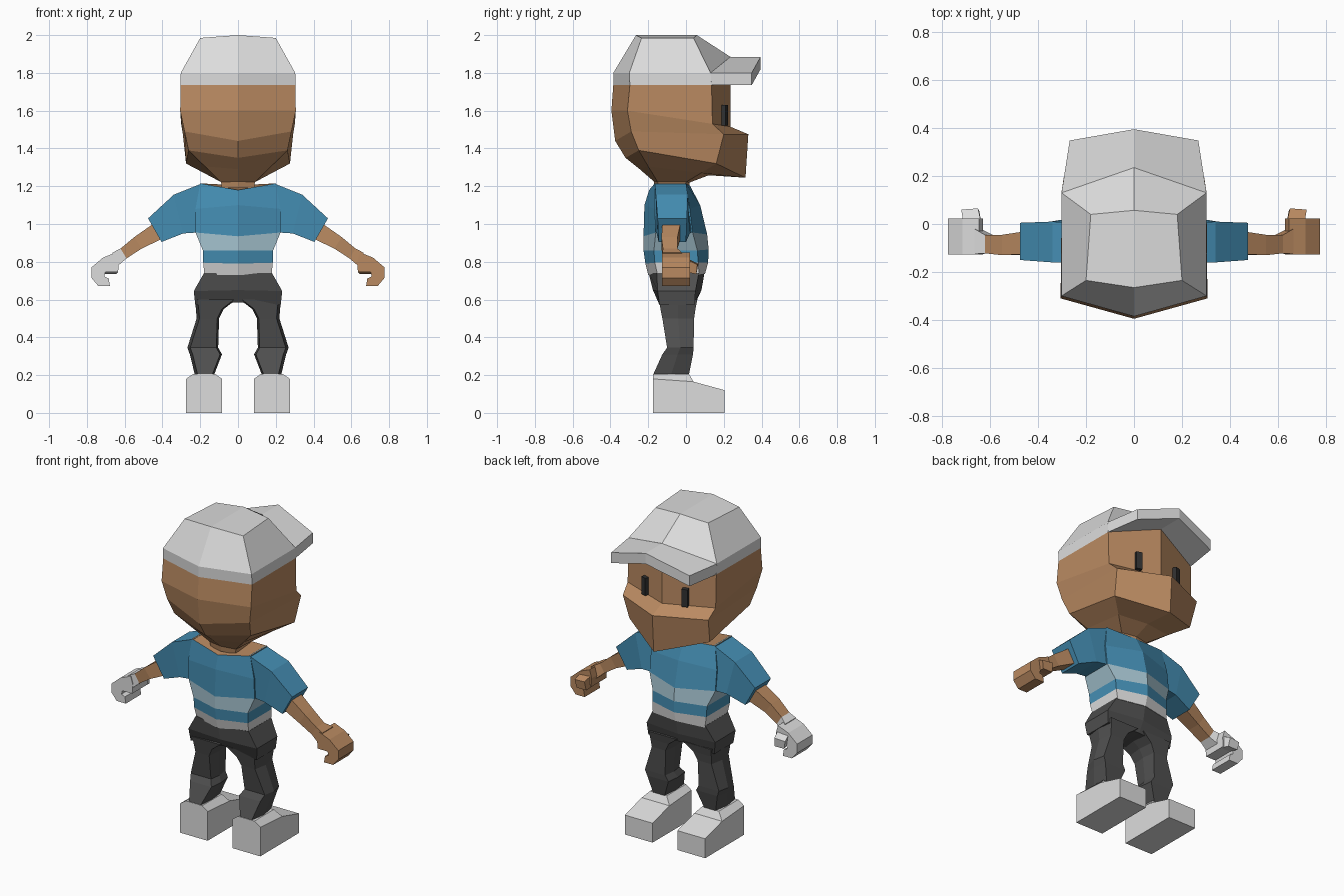
import bpy, bmesh, math

if "Cube" in bpy.data.objects:
    bpy.data.objects.remove(bpy.data.objects["Cube"])

# Flat colours
MATS = {}
for mat_name, rgb in {
    "skin brown": (0.49, 0.255, 0.12),
    "shirt blue": (0.06, 0.275, 0.46),
    "pale blue": (0.37, 0.54, 0.62),
    "light grey": (0.72, 0.72, 0.72),
    "trouser charcoal": (0.078, 0.078, 0.078),
    "eye black": (0.03, 0.03, 0.03),
}.items():
    m = bpy.data.materials.new(mat_name)
    m.diffuse_color = (*rgb, 1)
    m.use_nodes = True
    bsdf = next(n for n in m.node_tree.nodes if n.type == 'BSDF_PRINCIPLED')
    bsdf.inputs["Base Color"].default_value = (*rgb, 1)
    bsdf.inputs["Roughness"].default_value = 0.8
    MATS[mat_name] = m


def loft(name, rings, bands, start=None, end=None):
    """Skin between rings of equal length; bands holds one colour, or one per row."""
    if isinstance(bands, str):
        bands = [bands] * (len(rings) - 1)
    start, end = start or bands[0], end or bands[-1]
    used = list(dict.fromkeys([*bands, start, end]))
    bm = bmesh.new()
    vs = [[bm.verts.new(p) for p in ring] for ring in rings]
    n = len(rings[0])

    def face(verts, colour):
        bm.faces.new(verts).material_index = used.index(colour)

    for a, b, colour in zip(vs, vs[1:], bands):
        for i in range(n):
            j = (i + 1) % n
            face((a[i], a[j], b[j], b[i]), colour)
    for ring, colour in ((vs[0], start), (vs[-1], end)):
        if n == 6:  # split along the middle
            face(ring[0:4], colour)
            face([ring[0], ring[3], ring[4], ring[5]], colour)
        else:
            face(ring, colour)
    bmesh.ops.recalc_face_normals(bm, faces=bm.faces)
    mesh = bpy.data.meshes.new(name)
    bm.to_mesh(mesh)
    bm.free()
    for colour in used:
        mesh.materials.append(MATS[colour])
    ob = bpy.data.objects.new(name, mesh)
    bpy.context.collection.objects.link(ob)
    return ob


def sym(back, side_back, side_front, front):
    """Six-point ring, symmetric in x, from (y, z) centres and (x, y, z) sides."""
    half = [side_back, side_front]
    return [(0, *back), *half, (0, *front)] + [(-x, y, z) for x, y, z in reversed(half)]


def flip(rings, s):
    return [[(x * s, y, z) for x, y, z in r] for r in rings]


def prism(outline, axis, lo, hi):
    """Two rings of a 2D outline pushed along axis 0 (x) or 1 (y)."""
    return [[(d, a, b) if axis == 0 else (a, d, b) for a, b in outline] for d in (lo, hi)]


# Head with wide muzzle
cap_rim = sym((-.385, 1.735), (.304, -.297, 1.735), (.302, .135, 1.735), (.235, 1.82))
loft("head", [
    sym((-.165, 1.19), (.085, -.145, 1.19), (.085, -.01, 1.19), (.015, 1.19)),
    sym((-.17, 1.225), (.09, -.15, 1.222), (.09, 0, 1.222), (.02, 1.22)),
    sym((-.245, 1.29), (.175, -.2, 1.305), (.18, .08, 1.27), (.12, 1.258)),
    sym((-.32, 1.35), (.262, -.25, 1.39), (.275, .16, 1.32), (.315, 1.245)),
    sym((-.375, 1.44), (.283, -.29, 1.49), (.292, .2, 1.475), (.33, 1.475)),
    sym((-.395, 1.6), (.306, -.31, 1.6), (.301, .14, 1.53), (.235, 1.515)),
    cap_rim], "skin brown")

# Cap and folded brim
loft("cap", [
    cap_rim,
    sym((-.385, 1.8), (.303, -.3, 1.8), (.302, .13, 1.8), (.235, 1.885)),
    sym((-.265, 2.0), (.2, -.235, 1.985), (.18, .04, 1.985), (.057, 2.0))], "light grey")
loft("cap_brim", [
    sym((.225, 1.885), (.302, .13, 1.8), (.302, .13, 1.735), (.225, 1.82)),
    sym((.395, 1.885), (.268, .348, 1.8), (.268, .348, 1.735), (.395, 1.82))], "light grey")

# Striped shirt, with bare skin inside the collar
loft("shirt", [
    sym((-.195, 1.18), (.2, -.165, 1.215), (.2, 0, 1.215), (.02, 1.205)),
    sym((-.22, 1.1), (.225, -.165, 1.08), (.225, .02, 1.08), (.075, 1.1)),
    sym((-.225, .935), (.225, -.16, .955), (.225, .035, .955), (.112, .945)),
    sym((-.225, .86), (.186, -.17, .86), (.186, .06, .86), (.12, .865)),
    sym((-.215, .79), (.184, -.165, .795), (.184, .065, .795), (.117, .795)),
    sym((-.2, .73), (.178, -.15, .73), (.178, .07, .73), (.1, .735))],
    ["shirt blue", "shirt blue", "pale blue", "shirt blue", "light grey"], start="skin brown")

# Hips
loft("hips", [
    sym((-.198, .742), (.18, -.155, .74), (.18, .068, .74), (.098, .742)),
    sym((-.175, .65), (.234, -.15, .645), (.234, .05, .645), (.082, .65)),
    sym((-.12, .585), (.226, -.14, .57), (.226, .045, .57), (.045, .585))], "trouser charcoal")

# Outer x, inner x, back y, front y, z down the leg
LEG = [(.228, .01, -.145, .06, .6), (.223, .075, -.135, .05, .55),
       (.219, .1, -.125, .043, .5), (.268, .105, -.1, .04, .345),
       (.255, .085, -.125, .037, .31), (.228, .127, -.175, .015, .2)]
SHOE = [(-.175, 0), (.205, 0), (.205, .12), (.04, .165), (-.175, .18)]
HAND = [(.645, .85), (.715, .822), (.776, .77), (.776, .715), (.74, .672), (.678, .672),
        (.685, .712), (.708, .722), (.702, .745), (.635, .745), (.63, .8)]

for s, side in ((1, "left"), (-1, "right")):
    # Leg with a ridge down the outside
    legs = []
    for xo, xi, yb, yf, z in LEG:
        ym = (yb + yf) / 2
        legs.append([(xo, ym, z), (xo - .015, yf, z), (xi + .01, yf, z),
                     (xi, ym, z), (xi + .01, yb, z), (xo - .015, yb, z)])
    loft(side + "_leg", flip(legs, s), "trouser charcoal")

    # Shoe and its bevelled ankle
    loft(side + "_shoe", flip(prism(SHOE, 0, .085, .275), s), "light grey")
    loft(side + "_shoe_ankle", flip([
        [(.085, -.175, .18), (.275, -.175, .18), (.275, .04, .165), (.085, .04, .165)],
        [(.122, -.175, .207), (.235, -.175, .207), (.235, .015, .207), (.122, .015, .207)]], s),
        "light grey")

    # Sleeve
    loft(side + "_sleeve", flip([
        [(.19, -.165, 1.215), (.19, 0, 1.215), (.215, .03, .955), (.215, -.15, .955)],
        [(.34, -.16, 1.155), (.34, .01, 1.155), (.29, .02, .95), (.29, -.155, .95)],
        [(.476, -.15, 1.03), (.476, .005, 1.03), (.405, 0, .905), (.405, -.145, .905)]], s),
        "shirt blue")

    # Forearm, ending in a wrist that matches the hand
    hand_colour = "skin brown" if s > 0 else "light grey"
    loft(side + "_forearm", flip([
        [(.45, -.125, 1.0), (.45, -.03, 1.0), (.405, -.03, .92), (.405, -.125, .92)],
        [(.55, -.13, .93), (.55, -.045, .93), (.51, -.045, .87), (.51, -.13, .87)],
        [(.622, -.122, .87), (.622, -.045, .87), (.59, -.045, .818), (.59, -.122, .818)],
        [(.665, -.125, .848), (.665, -.02, .848), (.64, -.02, .775), (.64, -.125, .775)]], s),
        ["skin brown", "skin brown", hand_colour])

    # Hooked hand and thumb
    loft(side + "_hand", flip(prism(HAND, 1, -.128, .022), s), hand_colour)
    loft(side + "_thumb", flip([
        [(.635, 0, .82), (.71, 0, .815), (.7, 0, .745), (.635, 0, .745)],
        [(.65, .065, .79), (.72, .06, .785), (.71, .055, .735), (.645, .055, .735)]], s),
        hand_colour)

    # Eye, turned with the face
    outline = [(-.018, 1.522), (.018, 1.522), (.018, 1.63), (-.018, 1.63)]
    eye = loft(side + "_eye", prism(outline, 1, -.02, .022), "eye black")
    eye.location = (s * .135, .195, 0)
    eye.rotation_euler.z = -s * math.atan2(.1, .3)
